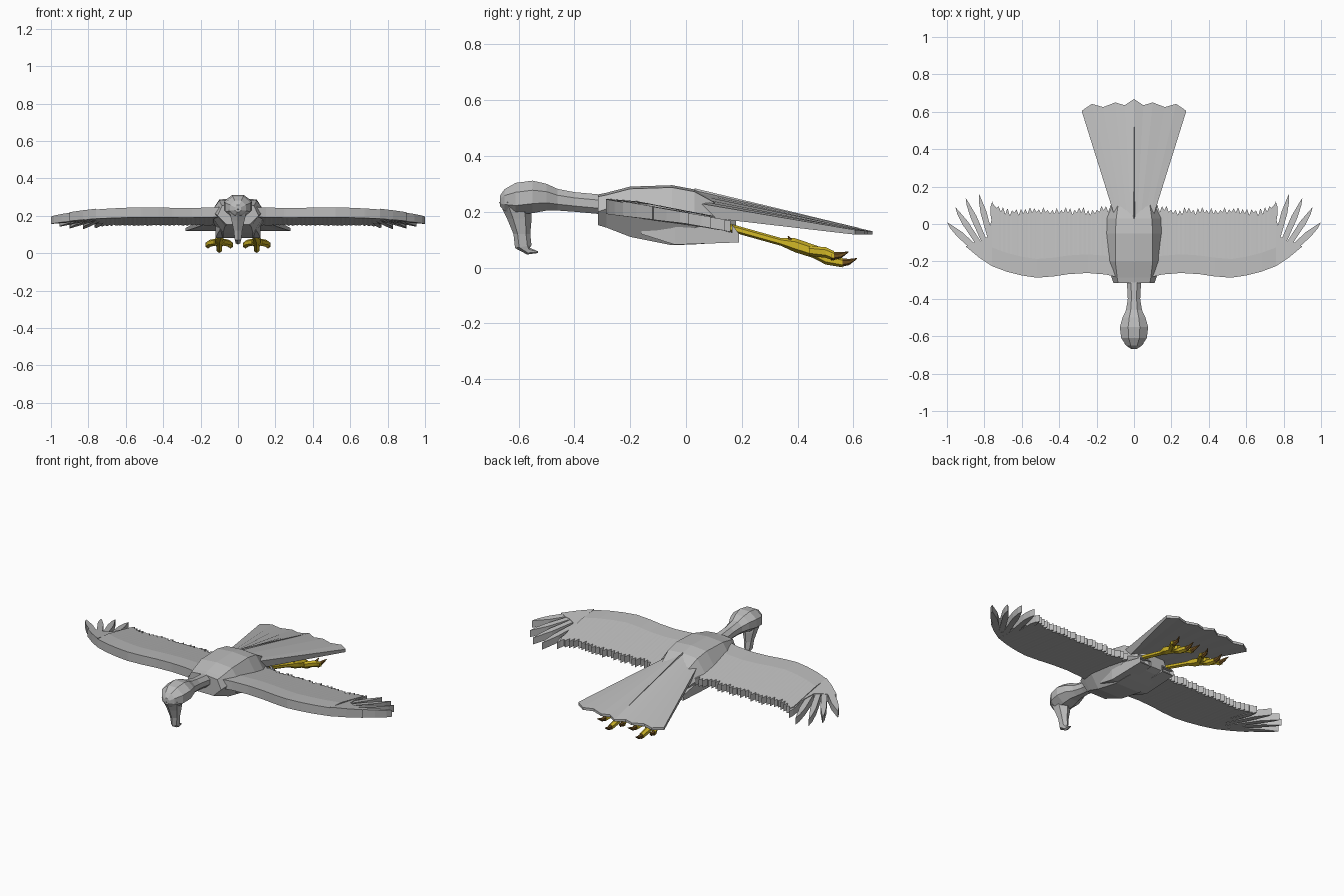
import bpy, bmesh, math, random
from mathutils import Vector

if "Cube" in bpy.data.objects:
    bpy.data.objects.remove(bpy.data.objects["Cube"])

random.seed(4)


def material(name, rgb):
    m = bpy.data.materials.new(name)
    m.diffuse_color = (*rgb, 1)
    m.use_nodes = True
    m.node_tree.nodes["Principled BSDF"].inputs["Base Color"].default_value = m.diffuse_color
    return m


GREY = material("feather grey", (0.5, 0.5, 0.5))
YELLOW = material("leg yellow", (0.65, 0.48, 0.02))
BROWN = material("claw brown", (0.16, 0.08, 0.015))


def finish(name, bm, mat, mirror=False):
    bmesh.ops.recalc_face_normals(bm, faces=bm.faces[:])
    me = bpy.data.meshes.new(name)
    bm.to_mesh(me)
    bm.free()
    me.materials.append(mat)
    ob = bpy.data.objects.new(name, me)
    bpy.context.collection.objects.link(ob)
    if mirror:
        ob.modifiers.new("mirror", 'MIRROR').use_mirror_merge = False
    return ob


def add_loft(bm, rings):
    vs = [[bm.verts.new(p) for p in r] for r in rings]
    n = len(vs[0])
    for a, b in zip(vs, vs[1:]):
        for i in range(n):
            bm.faces.new((a[i], a[(i + 1) % n], b[(i + 1) % n], b[i]))
    bm.faces.new(vs[0])
    bm.faces.new(vs[-1][::-1])


def loft(name, rings, mat, mirror=False):
    bm = bmesh.new()
    add_loft(bm, rings)
    return finish(name, bm, mat, mirror)


def ring(x, y, z, rx, r, tilt=0, n=8):
    """Ring across the y axis; a tilt of 90 degrees lays it flat."""
    t = math.radians(tilt)
    out = []
    for k in range(n):
        a = 2 * math.pi * (k + 0.5) / n
        s = r * math.sin(a)
        out.append((x + rx * math.cos(a), y + s * math.sin(t), z + s * math.cos(t)))
    return out


# body: faceted sections (y, top/mid/bottom half width, top/mid/bottom z)
def section(y, a, b, c, zt, zm, zb):
    right = [(a, zt - 0.008), (b, zm), (c, zb)]
    pts = [(0, zt)] + right + [(-x, z) for x, z in right[::-1]]
    return [(x, y, z) for x, z in pts]


loft("body", [section(*s) for s in (
    (-0.315, .085, .11, .06, .262, .20, .152),
    (-0.285, .09, .12, .07, .268, .21, .143),
    (-0.20, .10, .15, .08, .29, .21, .11),
    (-0.05, .10, .155, .08, .295, .20, .08),
    (0.03, .095, .15, .08, .28, .19, .083),
    (0.14, .08, .11, .06, .22, .15, .09),
    (0.18, .05, .07, .04, .19, .14, .10))], GREY)

# neck and head
loft("neck_and_head", [ring(0, *s) for s in (
    (-0.29, .225, .042, .038), (-0.40, .235, .036, .038), (-0.46, .243, .046, .042),
    (-0.50, .252, .066, .052), (-0.55, .253, .082, .063), (-0.61, .246, .074, .062),
    (-0.65, .242, .045, .042), (-0.667, .238, .018, .02))], GREY)

# hooked beak hanging down
loft("beak", [ring(0, *s, n=6) for s in (
    (-0.612, .235, .058, .058, 90), (-0.597, .175, .04, .044, 90),
    (-0.588, .12, .026, .03, 90), (-0.583, .075, .02, .03, 80),
    (-0.565, .059, .014, .013, 20), (-0.53, .055, .004, .003, 0))], GREY)

# tail fan with ridged root and scalloped end
half = [(0.28, .605), (0.225, .642), (0.165, .625), (0.10, .65), (0.05, .635)]
edge = half + [(0, .668)] + [(-x, y) for x, y in half[::-1]]
bm = bmesh.new()
rows = []
for x, y in edge:
    u = x / 0.28
    bx = 0.1 * u
    zt = 0.278 - 0.045 * abs(u)
    rows.append([bm.verts.new(p) for p in (
        (bx, 0.03, zt), (x, y, 0.130 + 0.15 * (0.668 - y) * 0.5),
        (x, y, 0.118), (bx, 0.07, 0.18))])
for a, b in zip(rows, rows[1:]):
    for i in range(4):
        bm.faces.new((a[i], b[i], b[(i + 1) % 4], a[(i + 1) % 4]))
bm.faces.new(rows[0])
bm.faces.new(rows[-1][::-1])
finish("tail", bm, GREY)
loft("tail_quill", [[(-.008, .03, .27), (.008, .03, .27), (0, .03, .284)],
                    [(-.002, .62, .128), (.002, .62, .128), (0, .62, .142)]], GREY)


# wings: sloped plates, thicker along the leading edge
def top_z(x, y):
    return 0.25 - 0.17 * (y + 0.28) - 0.004 * x


def low_z(x, y):
    return top_z(x, y) - 0.04 + 0.06 * min(y, 0)


def add_plate(bm, outline, lift=0):
    up = [bm.verts.new((x, y, top_z(x, y) + lift)) for x, y in outline]
    dn = [bm.verts.new((x, y, low_z(x, y) + lift)) for x, y in outline]
    n = len(up)
    caps = [bm.faces.new(up), bm.faces.new(dn[::-1])]
    for i in range(n):
        bm.faces.new((up[i], dn[i], dn[(i + 1) % n], up[(i + 1) % n]))
    bmesh.ops.triangulate(bm, faces=caps)


LEAD = [(0.09, -.285), (0.15, -.27), (0.25, -.262), (0.35, -.268), (0.43, -.28),
        (0.52, -.287), (0.60, -.275), (0.68, -.255), (0.76, -.225)]


def lead(x):
    for (x0, y0), (x1, y1) in zip(LEAD, LEAD[1:]):
        if x <= x1 + 1e-6:
            return y0 + (y1 - y0) * (x - x0) / (x1 - x0)
    return LEAD[-1][1]


bm = bmesh.new()
rings = []
steps = 56
for k in range(steps + 1):
    x = 0.09 + 0.67 * k / steps
    yl = lead(x)
    yt = 0.052 + (0.028 if k % 2 else 0) + random.uniform(-.008, .012)
    yt += 0.03 * max(0, (0.2 - x) / 0.1) + 0.03 * max(0, (x - 0.68) / 0.08)
    ym = yl + 0.1
    rings.append([(x, yl, top_z(x, yl) - .004), (x, ym, top_z(x, ym) + .006),
                  (x, yt, top_z(x, yt)), (x, yt, low_z(x, yt)),
                  (x, yl, low_z(x, yl))])
add_loft(bm, rings)
add_plate(bm, [(.76, -.225), (.83, -.178), (.90, -.12), (.86, -.10),
               (.82, -.09), (.785, -.07), (.76, .03)])
finish("wing", bm, GREY, mirror=True)

# splayed flight feathers at the wing tips
bm = bmesh.new()
for i, (base, tip, w) in enumerate((
        ((.80, -.175), (1.0, .01), .020), ((.80, -.15), (.955, .09), .018),
        ((.775, -.15), (.90, .14), .018), ((.755, -.12), (.828, .16), .018),
        ((.735, -.06), (.758, .12), .018))):
    a, b = Vector(base), Vector(tip)
    d = (b - a).normalized()
    s = Vector((-d.y, d.x)) * w
    add_plate(bm, [a - s * .8, a.lerp(b, .65) - s, a.lerp(b, .88) - s * .6, b,
                   a.lerp(b, .88) + s * .3, a.lerp(b, .65) + s * .8, a + s * .8],
              lift=-.001 * (i + 1))
finish("flight_feathers", bm, GREY, mirror=True)

# thighs
loft("thigh", [[(x0, y, z0), (x1, y, z0), (x1, y, z1), (x0, y, z1)]
               for y, x0, x1, z0, z1 in (
    (-0.16, .05, .10, .12, .17), (-0.04, .03, .12, .082, .17),
    (0.19, .04, .115, .09, .12), (0.165, .045, .11, .115, .155))], GREY, True)

# legs with ankle
loft("leg", [ring(*s, n=6) for s in (
    (.08, .14, .148, .014, .014), (.09, .34, .092, .015, .014),
    (.10, .39, .08, .024, .025), (.10, .47, .054, .026, .024),
    (.10, .50, .045, .02, .018))], YELLOW, True)

# toes and claws
toes, claws = bmesh.new(), bmesh.new()
for x, z, y in ((.04, .042, .53), (.10, .018, .56), (.16, .042, .53)):
    add_loft(toes, [ring(.1 + (x - .1) * .2, .44, .06, .018, .018, n=6),
                    ring(.1 + (x - .1) * .8, .50, z + .012, .018, .019, n=6),
                    ring(x, y, z, .015, .017, n=6)])
    add_loft(claws, [ring(x, y - .01, z - .001, .012, .016, n=6),
                     ring(x, y + .025, z + .002, .009, .011, n=6),
                     ring(x + (x - .1) * .2, y + .052, z + .014, .002, .002, n=6)])
add_loft(toes, [ring(.1, .40, .08, .014, .014, 60, 6), ring(.1, .372, .098, .009, .009, 60, 6)])
add_loft(claws, [ring(.1, .375, .095, .009, .009, 60, 6), ring(.1, .366, .112, .002, .002, 60, 6)])
finish("toes", toes, YELLOW, True)
finish("claws", claws, BROWN, True)
